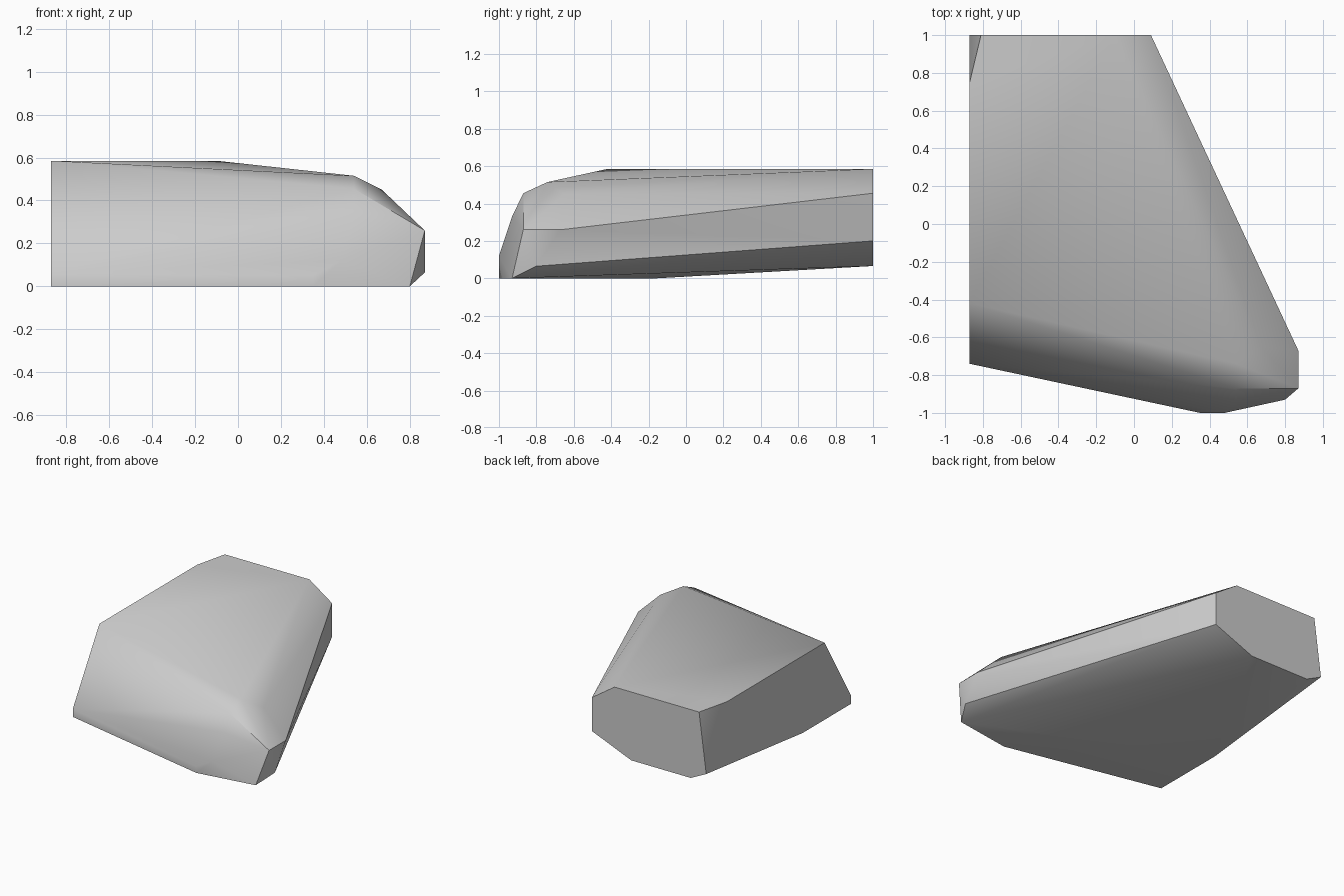
import bpy
import bmesh
import math

cube = bpy.data.objects.get("Cube")
if cube:
    bpy.data.objects.remove(cube, do_unlink=True)

stone = bpy.data.materials.new("plain_grey")
stone.use_nodes = True
grey = (0.6, 0.6, 0.6, 1)
stone.diffuse_color = grey
stone.node_tree.nodes["Principled BSDF"].inputs["Base Color"].default_value = grey

# Outer limits of the block
LEFT, RIGHT, BACK, TOP = -0.87, 0.87, 1.0, 0.585

# Flat back end with chamfered corners
back_end = [(x, BACK, z) for x, z in (
    (-0.81, TOP), (-0.10, TOP), (0.09, 0.455), (0.09, 0.2),
    (-0.24, 0.066), (-0.74, 0.066), (LEFT, 0.13))]

# Flat side, with the small cut at its rear top corner
flat_side = [(LEFT, y, z) for y, z in (
    (0.75, TOP), (-0.42, TOP), (-0.74, 0.06), (-0.74, 0), (-0.16, 0))]

# Blunt nose at the narrow side
nose = [(RIGHT, y, z) for y, z in ((-0.87, 0.26), (-0.67, 0.26), (-0.80, 0.065))]
nose += [(0.80, -0.93, 0)]

# Upper shoulder and front bulge
shoulder = [(0.54, -0.74, 0.515), (0.54, -0.87, 0.455), (0.67, -0.65, 0.45)]
bulge = [(0.35, -1, 0), (0.35, -1, 0.05), (0.48, -1, 0.12), (0.54, -0.93, 0.33)]

# Wrap the corner points in one faceted solid
bm = bmesh.new()
for p in back_end + flat_side + nose + shoulder + bulge:
    bm.verts.new(p)
hull = bmesh.ops.convex_hull(bm, input=bm.verts[:])
loose = [v for v in bm.verts if not v.link_faces]
bmesh.ops.delete(bm, geom=loose, context='VERTS')
bmesh.ops.dissolve_limit(bm, angle_limit=math.radians(0.5),
                         verts=bm.verts[:], edges=bm.edges[:])
bmesh.ops.recalc_face_normals(bm, faces=bm.faces[:])

mesh = bpy.data.meshes.new("rock")
bm.to_mesh(mesh)
bm.free()
mesh.materials.append(stone)
rock = bpy.data.objects.new("rock", mesh)
bpy.context.collection.objects.link(rock)

# Soften the shallow edges and keep the steep ones crisp
bpy.ops.object.select_all(action='DESELECT')
rock.select_set(True)
bpy.context.view_layer.objects.active = rock
bpy.ops.object.shade_smooth_by_angle(angle=math.radians(38))
